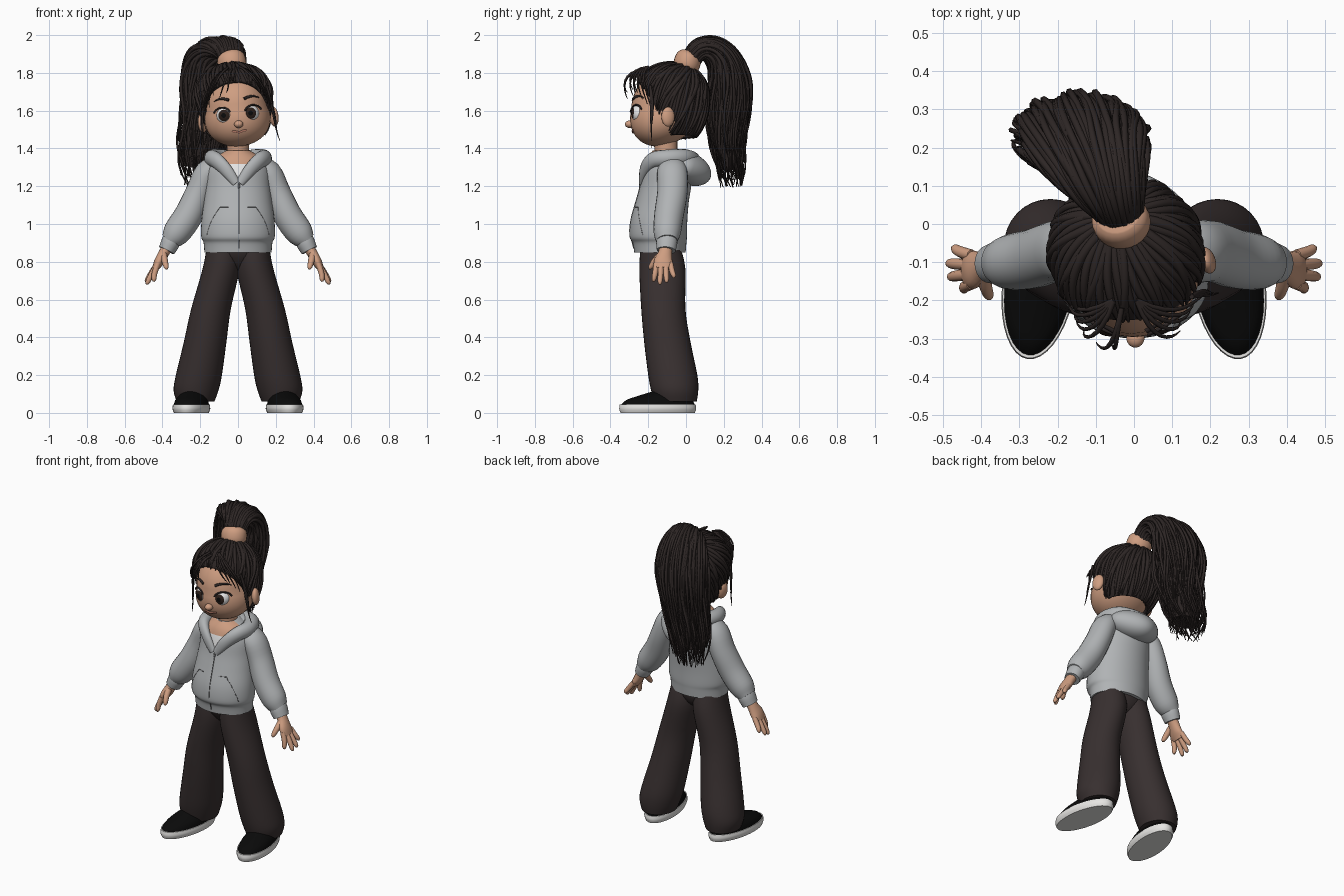
import bpy, bmesh, random
from math import sin, cos, pi, radians
from mathutils import Vector, Matrix
from mathutils.bvhtree import BVHTree

random.seed(4)
if "Cube" in bpy.data.objects:
    bpy.data.objects.remove(bpy.data.objects["Cube"])


def mat(name, *rgb):
    m = bpy.data.materials.new(name)
    m.use_nodes = True
    m.diffuse_color = (*rgb, 1)
    m.node_tree.nodes["Principled BSDF"].inputs["Base Color"].default_value = (*rgb, 1)
    return m


SKIN = mat("warm skin", .62, .34, .22)
HAIR = mat("dark hair", .026, .019, .018)
CLOTH = mat("brown trousers", .039, .029, .029)
GREY = mat("grey fleece", .435, .45, .46)
SEAM = mat("dark grey seam", .16, .16, .165)
WHITE = mat("soft white", .8, .8, .8)
SOLE = mat("rubber sole", .86, .85, .83)
BLACK = mat("black canvas", .003, .003, .003)
IRIS = mat("brown iris", .025, .014, .01)
LIP = mat("lip", .40, .17, .12)

# Head parts share a slight sideways tilt
HC = Vector((-.01, -.09, 1.6))
HEAD = Matrix.Translation(HC) @ Matrix.Rotation(radians(-5), 4, 'Y') @ Matrix.Translation(-HC)
HEAD.translation.x -= .003


def activate(ob):
    bpy.ops.object.select_all(action='DESELECT')
    ob.select_set(True)
    bpy.context.view_layer.objects.active = ob


def finish(name, bm, mats, M=None):
    bmesh.ops.recalc_face_normals(bm, faces=bm.faces)
    me = bpy.data.meshes.new(name)
    bm.to_mesh(me)
    bm.free()
    ob = bpy.data.objects.new(name, me)
    bpy.context.collection.objects.link(ob)
    for m in mats:
        me.materials.append(m)
    if M:
        ob.matrix_world = M
    activate(ob)
    bpy.ops.object.shade_smooth_by_angle(angle=radians(45))
    return ob


def frames(pts, sub, ref, flat):
    """Smooth path of (x, y, z, half width, half depth) with its cross axes."""
    p = [Vector(q) for q in (pts[0], *pts, pts[-1])]
    path = []
    for a, b, c, d in zip(p, p[1:], p[2:], p[3:]):
        for k in range(sub):
            t = k / sub
            path.append(b + (c - a) * t / 2 + (a * 2 - b * 5 + c * 4 - d) * t * t / 2
                        + (b * 3 - a - c * 3 + d) * t ** 3 / 2)
    path.append(p[-1])
    out = []
    for i, q in enumerate(path):
        T = Vector((path[min(i + 1, len(path) - 1)] - path[max(i - 1, 0)])[:3]).normalized()
        if flat:
            T = Vector((0, 0, 1))
        S = (ref - T * ref.dot(T)).normalized()
        out.append((Vector(q[:3]), S, T.cross(S), q[3], q[4]))
    return out


def tube(name, pts, mats, n=24, sub=4, ref=Vector((1, 0, 0)), flat=False, M=None, rule=None):
    bm = bmesh.new()
    rings = [[bm.verts.new(P + S * a * cos(2 * pi * k / n) + O * b * sin(2 * pi * k / n))
              for k in range(n)] for P, S, O, a, b in frames(pts, sub, ref, flat)]
    for r, q in zip(rings, rings[1:]):
        for k in range(n):
            bm.faces.new((r[k], r[(k + 1) % n], q[(k + 1) % n], q[k]))
    bm.faces.new(rings[0])
    bm.faces.new(rings[-1])
    if rule:
        for f in bm.faces:
            f.material_index = rule(f.calc_center_median())
    return finish(name, bm, mats, M)


def ball(name, loc, r, mats, rot=Matrix(), M=None, shape=None, rule=None):
    bm = bmesh.new()
    bmesh.ops.create_uvsphere(bm, u_segments=32, v_segments=24, radius=1)
    if rule:
        for f in bm.faces:
            f.material_index = rule(f.calc_center_median())
    for v in bm.verts:
        if shape:
            v.co = shape(v.co)
        v.co = Vector(loc) + rot.to_3x3() @ Vector(c * k for c, k in zip(v.co, r))
    return finish(name, bm, mats, M)


def strands(name, lines, m, depth, M=None, taper=True):
    """Many tapered locks or seams in one object."""
    cu = bpy.data.curves.new(name, 'CURVE')
    cu.dimensions = '3D'
    cu.bevel_depth, cu.bevel_resolution, cu.resolution_u = depth, 1, 3
    cu.use_fill_caps = True
    cu.materials.append(m)
    for pts in lines:
        sp = cu.splines.new('NURBS')
        sp.points.add(len(pts) - 1)
        for i, (q, p) in enumerate(zip(sp.points, pts)):
            q.co = (*p, 1)
            q.radius = 1 - .8 * (i / (len(pts) - 1)) ** 3 if taper else 1
        sp.order_u = min(4, len(pts))
        sp.use_endpoint_u = True
    ob = bpy.data.objects.new(name, cu)
    bpy.context.collection.objects.link(ob)
    if M:
        ob.matrix_world = M
    activate(ob)
    bpy.ops.object.convert(target='MESH')


def front_of(ob):
    """Function giving the point and normal on the front of an object."""
    tree = BVHTree.FromPolygons([v.co for v in ob.data.vertices],
                                [list(p.vertices) for p in ob.data.polygons])
    return lambda x, z: tree.ray_cast(Vector((x, -1, z)), Vector((0, 1, 0)))[:2]


def flip(s, pts):
    return [(s * p[0], *p[1:]) for p in pts]


# Hoodie body with an open neck showing the shirt and skin
def neck_rule(c):
    if c.y > -.12 or abs(c.x) > (c.z - 1.22) * .75:
        return 0
    return 1 if c.z < 1.32 else 2


torso = tube("hoodie_body", [
    (0, -.138, .85, .178, .136), (0, -.14, .9, .182, .142), (0, -.147, .935, .195, .152),
    (0, -.143, 1.02, .193, .15), (0, -.125, 1.12, .18, .14), (0, -.108, 1.2, .172, .135),
    (0, -.1, 1.29, .165, .125), (0, -.1, 1.35, .125, .105), (0, -.105, 1.39, .06, .07)],
    [GREY, WHITE, SKIN], n=48, sub=5, flat=True, rule=neck_rule)
chest = front_of(torso)

# Zip and pocket seams
strands("hoodie_zip", [[chest(.005, .87 + .036 * i)[0] for i in range(10)]], SEAM, .003, taper=False)
seams = [[chest(s * (.095 + .07 * t / 5 + .012 * sin(t / 5 * pi)), 1.09 - .15 * t / 5)[0]
          for t in range(6)] for s in (1, -1)]
seams += [[chest(s * (.05 + .045 * t / 4), 1.09)[0] for t in range(5)] for s in (1, -1)]
strands("pocket_seams", seams, SEAM, .002, taper=False)
ball("zip_pull", chest(.005, 1.2)[0], (.006, .006, .018), [SEAM])

# Hood lying on the back, narrowing to a point, with collar rolls down the front
ball("hood", (0, .01, 1.295), (.165, .13, .085), [GREY], Matrix.Rotation(radians(-24), 4, 'X'),
     shape=lambda v: Vector((v.x * (1 - .35 * max(0, v.y)), v.y, v.z)))
half = [(.01, -.235, 1.215, .022, .014), (.062, -.222, 1.285, .034, .022), (.116, -.175, 1.338, .042, .034),
        (.136, -.095, 1.348, .046, .044), (.1, -.01, 1.352, .045, .045)]
tube("hood_collar", half + [(0, .03, 1.34, .045, .045)] + flip(-1, half)[::-1], [GREY],
     ref=Vector((0, .05, 1)), n=16)

for s, side in ((1, "left"), (-1, "right")):
    # Sleeves and cuffs
    tube(side + "_sleeve", flip(s, [
        (.09, -.08, 1.32, .045, .06), (.16, -.073, 1.275, .066, .08), (.207, -.072, 1.17, .07, .08),
        (.26, -.09, 1.05, .076, .078), (.325, -.1, .955, .073, .072), (.362, -.1, .91, .05, .055)]), [GREY])
    tube(side + "_cuff", flip(s, [(.34, -.1, .94, .048, .052), (.358, -.102, .9, .05, .056),
                                  (.378, -.105, .86, .044, .05)]), [GREY])
    # Hands
    tube(side + "_palm", flip(s, [(.36, -.105, .9, .03, .035), (.39, -.11, .85, .028, .036),
                                  (.418, -.12, .8, .026, .05), (.437, -.12, .765, .018, .045)]), [SKIN], n=16)
    for k, (y, dx, z) in enumerate(((-.17, .445, .695), (-.138, .478, .68), (-.103, .482, .69), (-.065, .468, .715))):
        y0 = -.157 + .025 * k
        tube(f"{side}_finger_{k + 1}", flip(s, [
            (.425, y0, .79, .015, .015), ((.438 + dx) / 2, (y + y0) / 2, (.775 + z) / 2 + .005, .015, .015),
            (dx, y, z + .012, .012, .012), (dx + .002, y, z, .005, .005)]), [SKIN], n=10)
    tube(side + "_thumb", flip(s, [(.395, -.13, .84, .02, .02), (.388, -.165, .805, .017, .017),
                                   (.38, -.187, .772, .013, .013), (.379, -.19, .76, .005, .005)]), [SKIN], n=10)
    # Wide trouser legs
    tube(side + "_trouser_leg", flip(s, [
        (.08, -.135, .88, .085, .105), (.09, -.125, .76, .098, .122), (.143, -.12, .55, .105, .117),
        (.175, -.098, .37, .113, .123), (.207, -.07, .2, .122, .13), (.222, -.06, .12, .119, .125),
        (.225, -.055, .06, .1, .112)]), [CLOTH], n=32, flat=True)
    # Shoes turned slightly outward
    turn = Matrix.Translation((s * .247, -.15, 0)) @ Matrix.Rotation(s * radians(9), 4, 'Z')
    tube(side + "_sole", [(0, 0, 0, .088, .199), (0, 0, .022, .096, .206), (0, 0, .045, .093, .203)],
         [SOLE], n=36, flat=True, M=turn)
    tube(side + "_shoe", [(0, 0, .04, .09, .2), (0, .01, .068, .083, .178), (0, .035, .09, .07, .14),
                          (0, .06, .11, .05, .1), (0, .08, .13, .03, .06)], [BLACK], n=36, flat=True, M=turn)

tube("trouser_hips", [(0, -.125, .755, .04, .05), (0, -.125, .79, .1, .085), (0, -.13, .84, .165, .108),
                      (0, -.137, .89, .165, .11)], [CLOTH], flat=True)
tube("neck", [(0, -.1, 1.28, .07, .07), (0, -.105, 1.37, .058, .06), (0, -.11, 1.47, .06, .065)], [SKIN])


# Head with full cheeks and a forward chin
def head_shape(v):
    low = max(0, -v.z)
    return Vector((v.x * (1 + .28 * low), v.y - .28 * low, v.z))


face = front_of(ball("head", (-.003, -.097, 1.61), (.17, .192, .2), [SKIN], M=HEAD, shape=head_shape))


def on_face(x, z, lift):
    co, no = face(x, z)
    return co + no * lift


ball("nose", on_face(0, 1.528, .004), (.024, .026, .02), [SKIN], M=HEAD)
lashes, brows = [], []
for s, side in ((1, "left"), (-1, "right")):
    ball(side + "_ear", (s * .19, -.095, 1.55), (.022, .036, .052), [SKIN],
         Matrix.Rotation(s * radians(20), 4, 'Z'), HEAD)
    # Eyes set into the face, with iris and pupil rings
    ex = s * .08
    look = (face(ex, 1.582)[1] * .6 + Vector((-.12, -1, 0))).to_track_quat('Z', 'Y').to_matrix()
    ball(side + "_eye", on_face(ex, 1.582, -.035), (.05,) * 3, [WHITE, IRIS, BLACK], look, HEAD,
         rule=lambda c: 2 if c.z > cos(radians(18)) else 1 if c.z > cos(radians(36)) else 0)
    lashes.append([on_face(ex + .043 * sin(t), 1.584 + .038 * cos(t), .006)
                   for t in [-1.3 + .26 * i for i in range(11)]])
    brows.append([on_face(s * x, z, .003) for x, z in ((.04, 1.658), (.07, 1.674), (.1, 1.67), (.12, 1.655))])
strands("eyelashes", lashes, HAIR, .005, HEAD, False)
strands("eyebrows", brows, HAIR, .008, HEAD)
strands("mouth", [[on_face(x * .009, 1.488 - .004 * cos(x), .001) for x in range(-4, 5)]], LIP, .006, HEAD, False)


# Hair cap, full at the top front, cut along the hairline and nape
def cap_point(d):
    up = max(0, d.z)
    return Vector((-.01 + .193 * d.x * (1 + .14 * up), -.08 + .194 * d.y * (1 + .1 * up),
                   1.65 + d.z * (.197 if d.z > 0 else .26)))


CUT, NORMAL = Vector((0, -.08, 1.47)), Vector((0, -1, -.6))
bm = bmesh.new()
bmesh.ops.create_uvsphere(bm, u_segments=40, v_segments=28, radius=1)
for v in bm.verts:
    v.co = cap_point(v.co)
for co, no in ((CUT, NORMAL), (Vector((0, 0, 1.46)), Vector((0, 0, -1)))):
    bmesh.ops.bisect_plane(bm, geom=bm.verts[:] + bm.edges[:] + bm.faces[:], plane_co=co,
                           plane_no=no, clear_outer=True)
shell = finish("hair_cap", bm, [HAIR], HEAD).modifiers.new("thickness", 'SOLIDIFY')
shell.thickness, shell.offset = .02, -1

# Combed locks running from the tie to the hairline
tie = Vector((-.05, .45, .89)).normalized()
u = Vector((1, 0, 0))
w = tie.cross(u).normalized()
locks = []
for i in range(84):
    phi, lift, line = 2 * pi * i / 84, random.uniform(.99, 1.035), []
    for j in range(60):
        th = .22 + .05 * j
        bend = phi + .1 * sin(th * 2 + i)
        p = cap_point((tie * cos(th) + (u * cos(bend) + w * sin(bend)) * sin(th)) * lift)
        if (p - CUT).dot(NORMAL) > .01 or p.z < 1.455:
            break
        line.append(p)
    if len(line) > 4:
        locks.append(line[::2] + line[-1:])
strands("combed_locks", locks, HAIR, .0125, HEAD)

# Loose fringe swept aside and side wisps
wisps = []
for s in (1, -1):
    for k in range(5):
        f, j = k / 4, random.uniform(-.015, .015)
        wisps.append([(s * .03, -.2, 1.83), (s * (.07 + .07 * f), -.315 + .06 * f, 1.81 - .03 * f),
                      (s * (.115 + .055 * f) + j, -.305 + .1 * f, 1.74 - .05 * f),
                      (s * (.13 + .055 * f) - j, -.28 + .1 * f, 1.70 - .12 * f + j)])
    for k in range(3):
        wisps.append([(s * .165, -.19, 1.72), (s * .192, -.18 + .01 * k, 1.6), (s * (.185 + .01 * k), -.19, 1.5),
                      (s * (.21 - .01 * k), -.18, 1.42 + .04 * k)])
wisps += [[(-.01, -.22, 1.82), (-.035, -.345, 1.81), (x, -.335, 1.72), (x - .02, -.31, z)]
          for x, z in ((-.03, 1.7), (-.07, 1.67))]
strands("loose_wisps", wisps, HAIR, .007, HEAD)

# Hair tie and ponytail
tube("hair_tie", [(-.025, -.008, 1.81, .06, .055), (-.03, .002, 1.84, .075, .07), (-.038, .014, 1.88, .074, .068),
                  (-.043, .023, 1.9, .055, .05)], [SKIN])
tail = [(-.032, .015, 1.84, .045, .04), (-.045, .055, 1.915, .062, .048), (-.075, .125, 1.93, .105, .06),
        (-.115, .2, 1.87, .145, .085), (-.135, .23, 1.74, .16, .108), (-.15, .22, 1.58, .145, .105),
        (-.175, .22, 1.42, .132, .09), (-.19, .235, 1.3, .11, .068), (-.2, .245, 1.2, .085, .045)]
tube("ponytail_core", [(*p[:3], p[3] * .88, p[4] * .88) for p in tail[:8]], [HAIR])
spine = frames(tail, 2, Vector((1, 0, 0)), False)
locks = []
for i in range(140):
    ang, f = 2 * pi * i / 140, random.uniform(.8, 1.09)
    ph, end, line = random.uniform(0, 6), random.randint(13, 17), []
    for j, (P, S, O, a, b) in enumerate(spine[:end]):
        wave = .022 * sin(j * 1.1 + ph) * j / 16
        line.append(P + S * (a * f * cos(ang) + wave) + O * (b * f * sin(ang) + wave * .7))
    locks.append(line)
strands("ponytail_locks", locks, HAIR, .0105)
